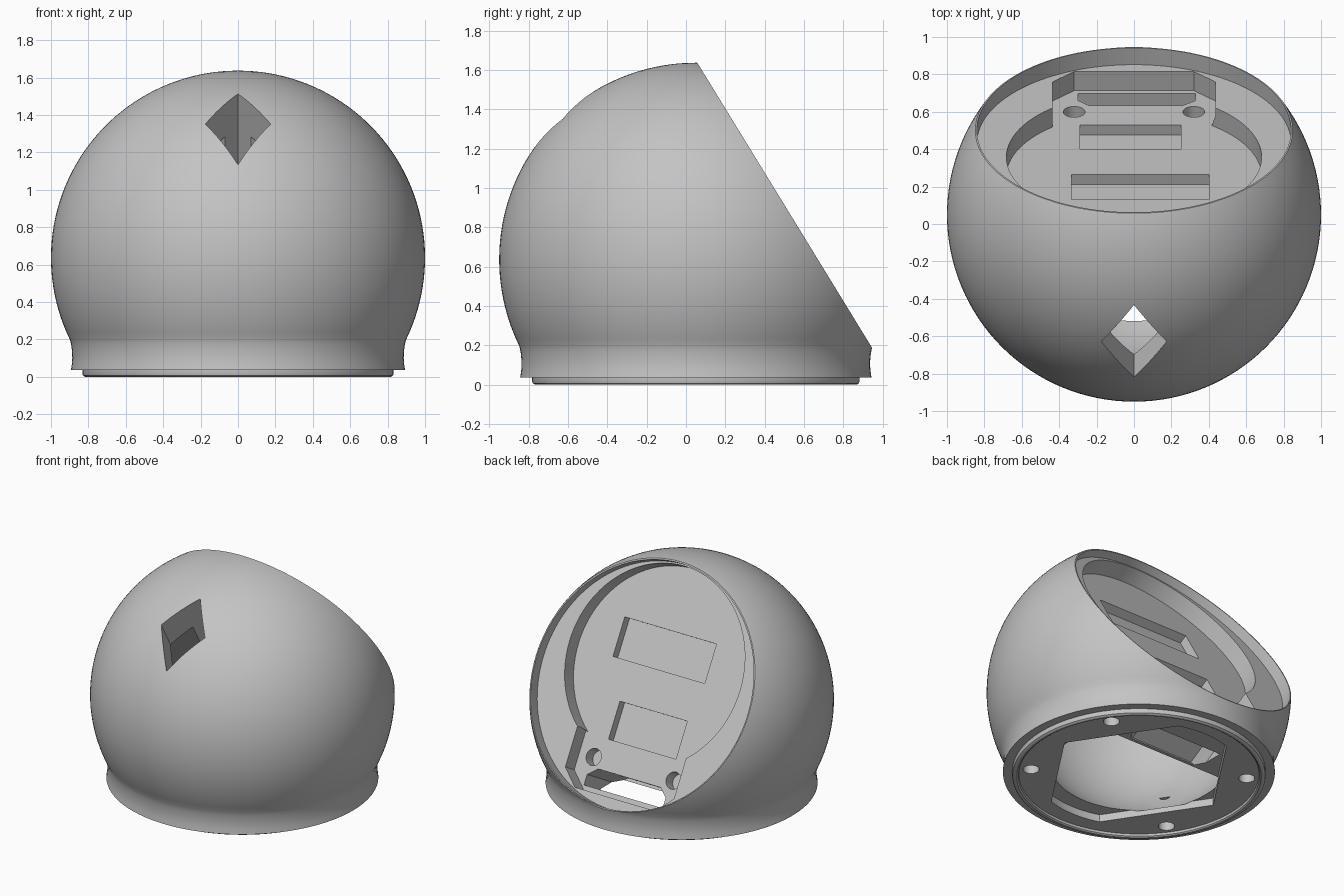
import bpy, bmesh
from math import sin, cos, pi, radians
from mathutils import Matrix, Vector

if "Cube" in bpy.data.objects:
    bpy.data.objects.remove(bpy.data.objects["Cube"], do_unlink=True)

CENTRE = Vector((0, 0.05, 0.637))
FACE = Vector((0, 0.853, 0.523)).normalized()   # direction of the slanted cut
PLATE = Vector((0, 0.866, 0.5)).normalized()    # direction of the recessed plate
SHAFT = Vector((0, -0.5, 0.866)).normalized()   # diamond shaft, parallel to the plate

grey = bpy.data.materials.new("plain_grey")
grey.use_nodes = True
grey.diffuse_color = (0.55, 0.55, 0.55, 1)
grey.node_tree.nodes["Principled BSDF"].inputs["Base Color"].default_value = (0.55, 0.55, 0.55, 1)


def frame(origin, normal):
    """Local frame: x stays x, z follows the normal."""
    x = Vector((1, 0, 0))
    y = normal.cross(x)
    return Matrix.Translation(origin) @ Matrix((x, y, normal)).transposed().to_4x4()


def finish(name, bm):
    bmesh.ops.recalc_face_normals(bm, faces=bm.faces)
    mesh = bpy.data.meshes.new(name)
    bm.to_mesh(mesh)
    bm.free()
    obj = bpy.data.objects.new(name, mesh)
    bpy.context.collection.objects.link(obj)
    mesh.materials.append(grey)
    return obj


def lathe(name, profile, steps=128):
    bm = bmesh.new()
    verts = [bm.verts.new((r, 0, z)) for r, z in profile]
    edges = [bm.edges.new(pair) for pair in zip(verts, verts[1:])]
    bmesh.ops.spin(bm, geom=verts + edges, cent=(0, 0, 0), axis=(0, 0, 1),
                   angle=2 * pi, steps=steps)
    bmesh.ops.remove_doubles(bm, verts=bm.verts, dist=1e-4)
    bm.transform(Matrix.Translation((0, CENTRE.y, 0)))
    return finish(name, bm)


def prism(name, outline, low, high, matrix):
    bm = bmesh.new()
    base = bm.faces.new([bm.verts.new((x, y, low)) for x, y in outline])
    side = bmesh.ops.extrude_face_region(bm, geom=[base])["geom"]
    top = [v for v in side if isinstance(v, bmesh.types.BMVert)]
    bmesh.ops.translate(bm, verts=top, vec=(0, 0, high - low))
    bm.transform(matrix)
    return finish(name, bm)


def circle(radius, x=0, y=0, steps=96):
    return [(x + radius * cos(2 * pi * i / steps), y + radius * sin(2 * pi * i / steps))
            for i in range(steps)]


def rect(x0, x1, y0, y1):
    return [(x0, y0), (x1, y0), (x1, y1), (x0, y1)]


def clip(outline, nx, ny, dist):
    """Keep the part of a convex outline with n.p < dist."""
    out = []
    for (ax, ay), (bx, by) in zip(outline, outline[1:] + outline[:1]):
        da, db = nx * ax + ny * ay - dist, nx * bx + ny * by - dist
        if da <= 0:
            out.append((ax, ay))
        if da * db < 0:
            t = da / (da - db)
            out.append((ax + t * (bx - ax), ay + t * (by - ay)))
    return out


def combine(target, tool, operation):
    mod = target.modifiers.new(operation, 'BOOLEAN')
    mod.operation, mod.solver, mod.object = operation, 'EXACT', tool
    bpy.context.view_layer.objects.active = target
    bpy.ops.object.modifier_apply(modifier=mod.name)
    bpy.data.objects.remove(tool, do_unlink=True)


# Ball with a flared neck and a foot with a rounded lip
START = -0.4545
arc = [START + (pi / 2 - START) * i / 48 for i in range(49)]
foot = [(0, 0.022), (0.788, 0.022), (0.792, 0.007), (0.802, 0), (0.818, 0),
        (0.829, 0.007), (0.832, 0.018), (0.832, 0.037), (0.893, 0.037)]
neck = [(0.888, 0.07), (0.886, 0.1), (0.887, 0.13), (0.89, 0.16), (0.894, 0.18)]
ball = [(cos(a), CENTRE.z + sin(a)) for a in arc[:-1]] + [(0, CENTRE.z + 1)]
shell = lathe("dome_shell", foot + neck + ball)

# Hollow inside, closed by the slanted plate, with four sloping corner walls
corners = [(sx, sy) for sx in (-1, 1) for sy in (-1, 1)]
WALL = 0.53
planes = [(CENTRE - PLATE * 0.08, PLATE), (Vector((0, 0, 0.06)), Vector((0, 0, -1)))]
for sx, sy in corners:
    out = Vector((sx * 0.833, sy * 0.553, 0))
    planes.append((Vector((0, CENTRE.y, 0)) + out * WALL, out - Vector((0, 0, 0.65))))
bm = bmesh.new()
bmesh.ops.create_uvsphere(bm, u_segments=96, v_segments=48, radius=0.8)
bm.transform(Matrix.Translation(CENTRE))
for point, normal in planes:
    cut = bmesh.ops.bisect_plane(bm, geom=bm.verts[:] + bm.edges[:] + bm.faces[:],
                                 plane_co=point, plane_no=normal, clear_outer=True)
    rim = [e for e in cut["geom_cut"] if isinstance(e, bmesh.types.BMEdge)]
    bmesh.ops.holes_fill(bm, edges=rim, sides=0)
combine(shell, finish("cavity", bm), 'DIFFERENCE')

# Slanted cut, then the recesses: depths run along the normal, second axis downhill
combine(shell, prism("face_cut", rect(-2, 2, -2, 2), 0.529, 2, frame(CENTRE, FACE)), 'DIFFERENCE')
slant = frame(CENTRE, PLATE)
LEDGE, FLOOR, POCKET = 0.448, 0.33, 0.267
tab = [(-0.435, 0), (0.435, 0), (0.435, 0.644), (0.32, 0.754), (-0.32, 0.754), (-0.435, 0.644)]
slot = [(-0.24, 0.595), (0.26, 0.595), (0.33, 0.65), (0.33, 0.722), (-0.3, 0.722), (-0.3, 0.65)]
cuts = [
    ("outer_recess", circle(0.84, 0, -0.012, 128), LEDGE, 1),
    ("inner_recess", circle(0.682, 0, -0.16), FLOOR, 0.6),
    ("tab_recess", tab, FLOOR, 0.6),
    ("upper_pocket", rect(-0.335, 0.4, -0.412, -0.142), POCKET, 0.4),
    ("lower_pocket", rect(-0.29, 0.25, 0.128, 0.388), POCKET, 0.4),
    ("cable_slot", slot, -0.06, 0.4),
]
for side in (-1, 1):
    cuts.append(("screw_pocket", circle(0.058, side * 0.32, 0.528, 32), 0.24, 0.4))
for name, outline, low, high in cuts:
    combine(shell, prism(name, outline, low, high, slant), 'DIFFERENCE')

# Diamond shaft running down through the front
diamond = [(0, -0.503), (0.175, -0.23), (0, 0.02), (-0.175, -0.23)]
combine(shell, prism("diamond_shaft", diamond, 0.57, 1.3, frame(CENTRE, SHAFT)), 'DIFFERENCE')

# Opening in the foot with cut corners, and four screw holes
ground = Matrix.Translation((0, CENTRE.y, 0))
opening = circle(0.68)
for sx, sy in corners:
    opening = clip(opening, sx * 0.833, sy * 0.553, WALL)
combine(shell, prism("foot_opening", opening, -0.1, 0.075, ground), 'DIFFERENCE')
for sx, sy in corners:
    hole = circle(0.053, sx * 0.58, sy * 0.41, 32)
    combine(shell, prism("foot_screw_hole", hole, -0.1, 0.22, ground), 'DIFFERENCE')

# Smooth shading with sharp edges
bpy.ops.object.select_all(action='DESELECT')
shell.select_set(True)
bpy.context.view_layer.objects.active = shell
bpy.ops.object.shade_smooth_by_angle(angle=radians(25))
